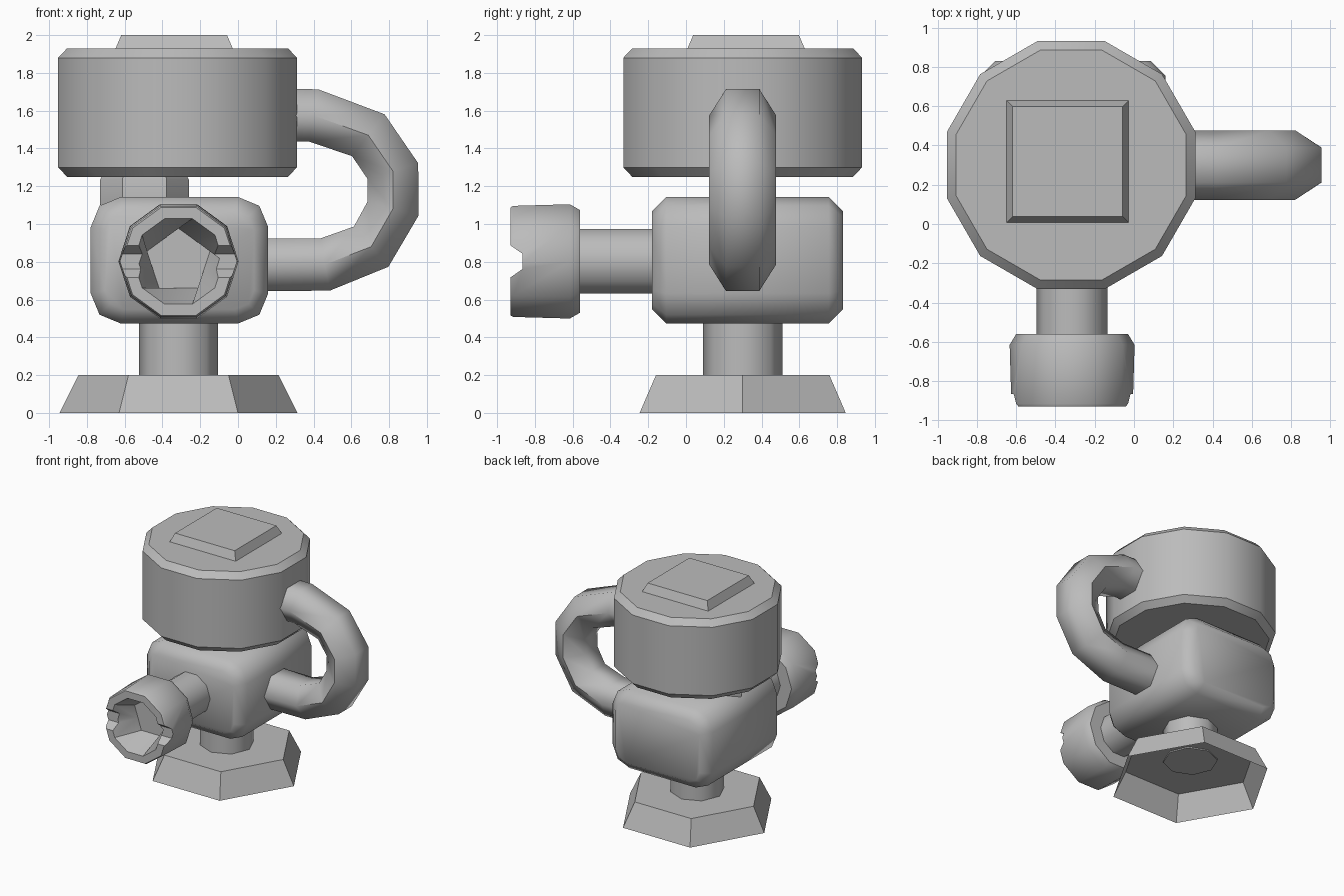
import bpy, bmesh
from math import pi, sin, cos, radians
from mathutils import Vector, Matrix

cube = bpy.data.objects.get("Cube")
if cube:
    bpy.data.objects.remove(cube, do_unlink=True)

grey = bpy.data.materials.new("plain_grey")
grey.use_nodes = True
tone = (0.5, 0.5, 0.5, 1)
grey.diffuse_color = tone
grey.node_tree.nodes["Principled BSDF"].inputs["Base Color"].default_value = tone

CX, CY = -0.315, 0.3  # axis shared by the stacked parts


def finish(name, bm, smooth=None, fix=True):
    """Turn a bmesh into an object; smooth is the sharp-edge angle."""
    if fix:
        bmesh.ops.recalc_face_normals(bm, faces=bm.faces)
    mesh = bpy.data.meshes.new(name)
    bm.to_mesh(mesh)
    bm.free()
    mesh.materials.append(grey)
    ob = bpy.data.objects.new(name, mesh)
    bpy.context.collection.objects.link(ob)
    if smooth:
        shade(ob, smooth)
    return ob


def shade(ob, angle):
    bpy.ops.object.select_all(action='DESELECT')
    ob.select_set(True)
    bpy.context.view_layer.objects.active = ob
    bpy.ops.object.shade_smooth_by_angle(angle=radians(angle))


def ring(bm, n, r, h, turn=0.0):
    return [bm.verts.new((r * cos(turn + i * 2 * pi / n), r * sin(turn + i * 2 * pi / n), h))
            for i in range(n)]


def bridge(bm, a, b):
    for i in range(len(a)):
        j = (i + 1) % len(a)
        bm.faces.new((a[i], a[j], b[j], b[i]))


def lathe(profile, n, turn=0.0, caps=(True, True)):
    """Stack n-sided rings from (radius, height) pairs."""
    bm = bmesh.new()
    rings = [ring(bm, n, r, h, turn) for r, h in profile]
    for a, b in zip(rings, rings[1:]):
        bridge(bm, a, b)
    if caps[0]:
        bm.faces.new(rings[0][::-1])
    if caps[1]:
        bm.faces.new(rings[-1])
    return bm, rings


def place(bm, matrix):
    bmesh.ops.transform(bm, matrix=matrix, verts=bm.verts)


stack = Matrix.Translation((CX, CY, 0))

# Hollow hexagonal foot, open underneath
bm, _ = lathe([(0.63, 0), (0.53, 0.2)], 6, caps=(False, True))
place(bm, stack)
finish("base", bm, fix=False)

# Stem between foot and body
bm, _ = lathe([(0.21, 0.19), (0.21, 0.52)], 8)
place(bm, stack)
finish("stem", bm, 50)

# Body block: broad rounding on the lengthwise edges, chamfered ends
bm = bmesh.new()
bmesh.ops.create_cube(bm, size=1)
place(bm, Matrix.Translation((-0.31, 0.325, 0.808)) @ Matrix.Diagonal((0.94, 1.01, 0.67, 1)))
along = [e for e in bm.edges if abs(e.verts[0].co.y - e.verts[1].co.y) > 0.5]
bmesh.ops.bevel(bm, geom=along, offset=0.16, segments=2, profile=0.5, affect='EDGES')
ends = [e for e in bm.edges if abs(e.verts[0].co.y - e.verts[1].co.y) < 0.01]
bmesh.ops.bevel(bm, geom=ends, offset=0.075, segments=1, affect='EDGES')
finish("body", bm, 50)

# Small neck under the drum
bm, _ = lathe([(0.235, 1.1), (0.235, 1.235), (0.22, 1.26)], 6)
place(bm, Matrix.Translation((-0.495, CY, 0)) @ Matrix.Diagonal((1, 0.82, 1, 1)))
finish("neck", bm, 40)

# Twelve-sided drum with chamfered rims
k = 1 / cos(pi / 12)
bm, _ = lathe([(0.585 * k, 1.25), (0.632 * k, 1.3), (0.632 * k, 1.88), (0.585 * k, 1.93)],
              12, pi / 12)
place(bm, Matrix.Translation((-0.32, CY, 0)))
finish("drum", bm, 40)

# Square tapered plate on the drum
k = 2 ** 0.5
bm, _ = lathe([(0.31 * k, 1.92), (0.31 * k, 1.93), (0.28 * k, 2.0)], 4, pi / 4)
place(bm, Matrix.Translation((-0.338, 0.318, 0)))
finish("top_plate", bm)

# Spout pipe and head share an axis pointing to the front
spout = Matrix.Translation((CX, 0, 0.802)) @ Matrix.Rotation(pi / 2, 4, 'X')
bm, _ = lathe([(0.18, 0.1), (0.18, 0.6)], 10)
place(bm, spout)
finish("spout_pipe", bm, 50)

# Spout head with a funnel ending in a pentagonal floor
bm, rings = lathe([(0.285, 0.56), (0.318, 0.615), (0.309, 0.915), (0.3, 0.93), (0.238, 0.93)],
                  10, caps=(True, False))
floor = ring(bm, 10, 0.175, 0.7, pi / 10)
for i, v in enumerate(floor):
    if i % 2 == 1:  # pull alternate points onto the pentagon's sides
        v.co.x *= cos(pi / 5)
        v.co.y *= cos(pi / 5)
bridge(bm, rings[-1], floor)
bm.faces.new(floor)
place(bm, spout @ Matrix.Rotation(0, 4, 'Z'))
head = finish("spout_head", bm)

# Tapered notch cut through both sides of the head
bm = bmesh.new()
section = [(-0.94, 0.71), (-0.94, 0.894), (-0.865, 0.842), (-0.865, 0.762)]
lo, hi = ([bm.verts.new((x, y, z)) for y, z in section] for x in (-1, 0.4))
bridge(bm, lo, hi)
bm.faces.new(lo)
bm.faces.new(hi)
cutter = finish("notch_cutter", bm)
cutter.hide_render = True
cut = head.modifiers.new("notch", 'BOOLEAN')
cut.operation = 'DIFFERENCE'
cut.solver = 'EXACT'
cut.object = cutter
bpy.context.view_layer.objects.active = head
bpy.ops.object.modifier_apply(modifier=cut.name)
bpy.data.objects.remove(cutter, do_unlink=True)
shade(head, 40)

# Looping side handle: hexagonal tube swept along a bent path
path = [Vector((x, CY, z)) for x, z in
        [(0.1, 1.575), (0.4, 1.575), (0.69, 1.47), (0.82, 1.28),
         (0.82, 1.08), (0.705, 0.88), (0.46, 0.785), (0, 0.785)]]
bm = bmesh.new()
tube = []
for i, p in enumerate(path):
    a = (p - path[max(i - 1, 0)]).normalized()
    b = (path[min(i + 1, len(path) - 1)] - p).normalized()
    side = Vector((0, 1, 0))
    out = side.cross(a + b).normalized()
    tube.append([bm.verts.new(p + side * 0.177 * cos(t * pi / 3) + out * 0.162 * sin(t * pi / 3))
                 for t in range(6)])
for a, b in zip(tube, tube[1:]):
    bridge(bm, a, b)
bm.faces.new(tube[0])
bm.faces.new(tube[-1])
finish("handle", bm, 65)
